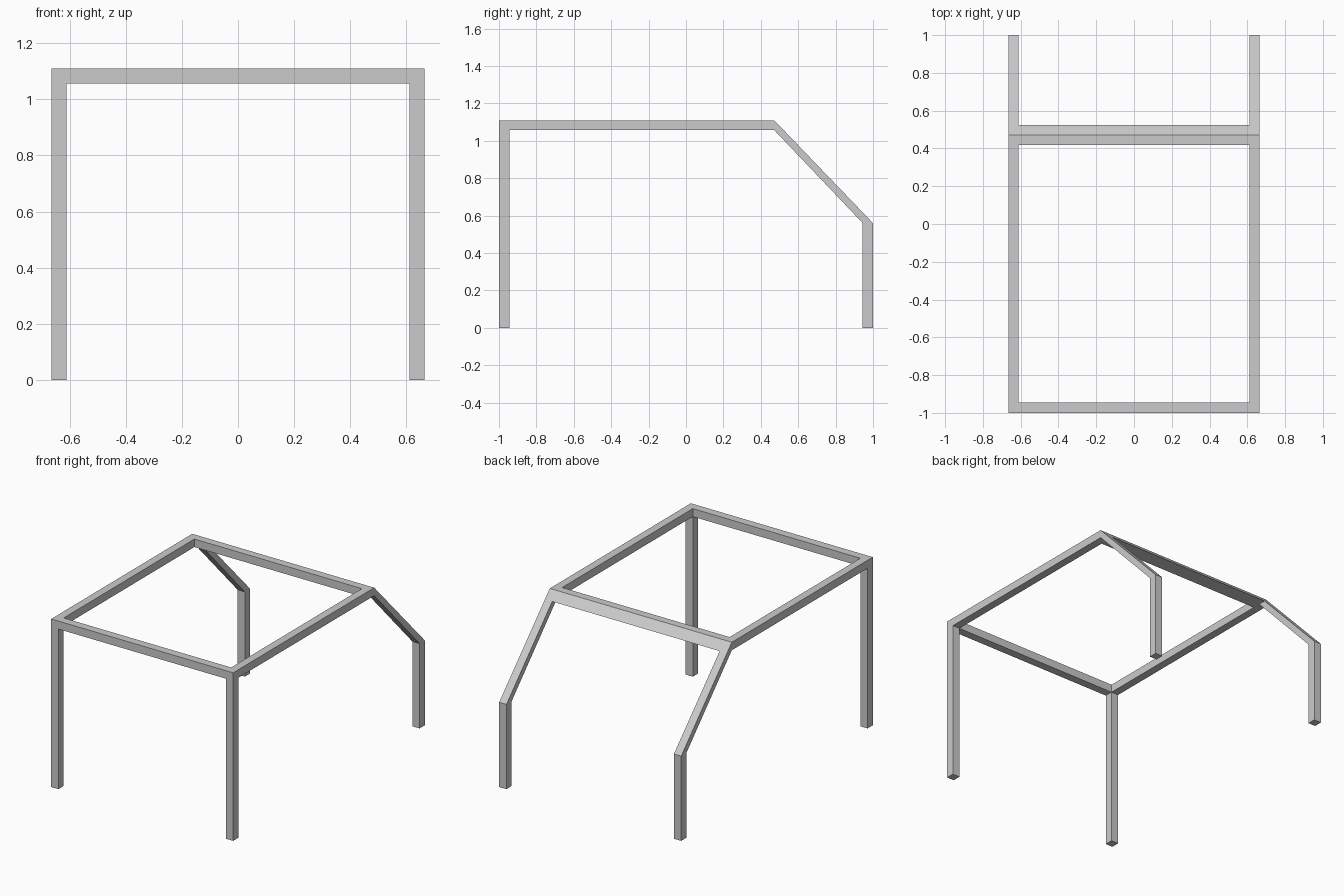
import bpy
import bmesh

default = bpy.data.objects.get("Cube")
if default:
    bpy.data.objects.remove(default, do_unlink=True)

GREY = (0.6, 0.6, 0.6, 1.0)
steel = bpy.data.materials.new("frame_grey")
steel.use_nodes = True
steel.diffuse_color = GREY
steel.node_tree.nodes["Principled BSDF"].inputs["Base Color"].default_value = GREY

HALF_WIDTH, INNER = 0.665, 0.612      # outer and inner x of the side frames
TOP, UNDER = 1.11, 1.057              # top and underside of the roof bars
FRONT, FRONT_IN = -1.0, -0.945
BEND = 0.472                          # y where the roof turns down
BACK, BACK_IN, KNEE = 1.0, 0.945, 0.56


def strip_prism(name, outer, inner, x0, x1):
    """Extrude the band between two (y, z) paths from x0 to x1."""
    bm = bmesh.new()
    a = [bm.verts.new((x0, y, z)) for y, z in outer]
    b = [bm.verts.new((x0, y, z)) for y, z in inner]
    faces = [bm.faces.new((a[i], a[i + 1], b[i + 1], b[i]))
             for i in range(len(a) - 1)]
    grown = bmesh.ops.extrude_face_region(bm, geom=faces, use_keep_orig=True)
    moved = [v for v in grown["geom"] if isinstance(v, bmesh.types.BMVert)]
    bmesh.ops.translate(bm, verts=moved, vec=(x1 - x0, 0, 0))
    bmesh.ops.recalc_face_normals(bm, faces=bm.faces)
    mesh = bpy.data.meshes.new(name)
    bm.to_mesh(mesh)
    bm.free()
    mesh.materials.append(steel)
    obj = bpy.data.objects.new(name, mesh)
    bpy.context.collection.objects.link(obj)
    return obj


# Side frames: front leg, roof rail, sloping brace and short back leg
side = strip_prism(
    "side_frames",
    [(FRONT, 0), (FRONT, TOP), (BEND, TOP), (BACK, KNEE), (BACK, 0)],
    [(FRONT_IN, 0), (FRONT_IN, UNDER), (BEND, UNDER), (BACK_IN, KNEE), (BACK_IN, 0)],
    INNER, HALF_WIDTH)
mirror = side.modifiers.new("mirror", "MIRROR")
mirror.use_axis[0] = True

# Front cross beam
strip_prism("front_beam", [(FRONT, TOP), (FRONT_IN, TOP)],
            [(FRONT, UNDER), (FRONT_IN, UNDER)], -INNER, INNER)

# Back cross beam, its rear face following the slope
slope_y = BEND + (TOP - UNDER) * (BACK - BEND) / (TOP - KNEE)
strip_prism("back_beam", [(BEND - 0.053, TOP), (BEND, TOP)],
            [(BEND - 0.053, UNDER), (slope_y, UNDER)], -INNER, INNER)
